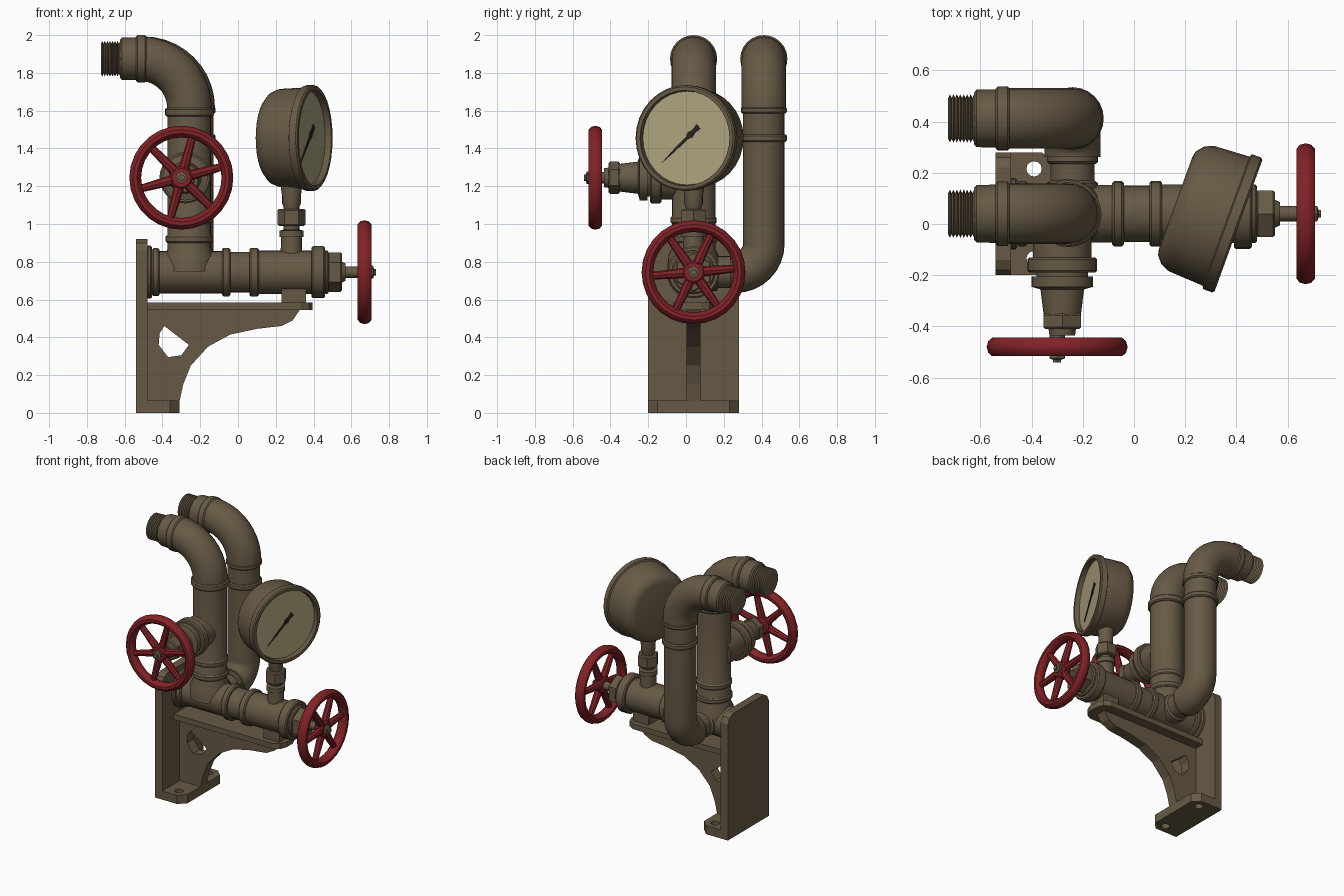
import bpy, bmesh, math
from mathutils import Vector as V

if "Cube" in bpy.data.objects:
    bpy.data.objects.remove(bpy.data.objects["Cube"])


def material(name, rgb):
    m = bpy.data.materials.new(name)
    m.diffuse_color = (*rgb, 1)
    m.use_nodes = True
    m.node_tree.nodes["Principled BSDF"].inputs["Base Color"].default_value = m.diffuse_color
    return m


BRONZE = material("weathered bronze", (0.135, 0.102, 0.060))
RED = material("valve red", (0.225, 0.016, 0.020))
CREAM = material("dial cream", (0.42, 0.37, 0.21))
DARK = material("needle dark", (0.02, 0.018, 0.014))
X, Y, Z = V((1, 0, 0)), V((0, 1, 0)), V((0, 0, 1))


def finish(name, bm, mat, smooth=True):
    bmesh.ops.remove_doubles(bm, verts=bm.verts, dist=1e-5)
    bmesh.ops.recalc_face_normals(bm, faces=bm.faces)
    me = bpy.data.meshes.new(name)
    bm.to_mesh(me)
    bm.free()
    me.materials.append(mat)
    ob = bpy.data.objects.new(name, me)
    bpy.context.collection.objects.link(ob)
    if smooth:
        bpy.ops.object.select_all(action='DESELECT')
        ob.select_set(True)
        bpy.context.view_layer.objects.active = ob
        bpy.ops.object.shade_smooth_by_angle(angle=math.radians(35))
    return ob


def tube(name, rings, normal, mat=BRONZE, seg=24, caps=True):
    """Skin circles given as (centre, direction, radius)."""
    bm = bmesh.new()
    loops = []
    for c, d, r in rings:
        w = d.cross(normal).normalized()
        loops.append([bm.verts.new(c + r * (math.cos(a) * normal + math.sin(a) * w))
                      for a in (2 * math.pi * i / seg for i in range(seg))])
    for p, q in zip(loops, loops[1:]):
        for i in range(seg):
            j = (i + 1) % seg
            bm.faces.new((p[i], p[j], q[j], q[i]))
    if caps:
        bm.faces.new(loops[0])
        bm.faces.new(loops[-1])
    return finish(name, bm, mat)


def lathe(name, origin, axis, profile, mat=BRONZE, seg=24, caps=True):
    """Turn a (distance, radius) profile about an axis."""
    normal = X if abs(axis.z) > 0.9 else Z
    o = V(origin)
    return tube(name, [(o + axis * t, axis, r) for t, r in profile], normal, mat, seg, caps)


def collar(name, origin, axis, a, b, r, seg=24):
    c = 0.008
    return lathe(name, origin, axis, [(a, r - c), (a + c, r), (b - c, r), (b, r - c)], seg=seg)


def prism(name, pts, place, a, b, mat=BRONZE):
    """Extrude an outline; place(u, v, t) gives the position."""
    bm = bmesh.new()
    lo = [bm.verts.new(place(u, v, a)) for u, v in pts]
    hi = [bm.verts.new(place(u, v, b)) for u, v in pts]
    bm.faces.new(lo)
    bm.faces.new(hi)
    for i in range(len(pts)):
        j = (i + 1) % len(pts)
        bm.faces.new((lo[i], lo[j], hi[j], hi[i]))
    return finish(name, bm, mat, False)


def cut(ob, cutter):
    m = ob.modifiers.new("hole", 'BOOLEAN')
    m.operation, m.object, m.solver = 'DIFFERENCE', cutter, 'EXACT'
    bpy.context.view_layer.objects.active = ob
    bpy.ops.object.modifier_apply(modifier=m.name)
    bpy.data.objects.remove(cutter)


def arc(centre, u, v, radius, n=8):
    """Points and tangents of a quarter turn from u towards v."""
    out = []
    for i in range(n + 1):
        a = math.pi / 2 * i / n
        out.append((centre + radius * (math.cos(a) * u + math.sin(a) * v),
                    math.cos(a) * v - math.sin(a) * u))
    return out


def handwheel(name, origin, axis, offset):
    oval = [(0.038 * math.sin(2 * math.pi * i / 10), 0.244 + 0.031 * math.cos(2 * math.pi * i / 10))
            for i in range(11)]
    lathe(name + "_rim", origin, axis, oval, RED, 28, False)
    lathe(name + "_hub", origin, axis, [(-0.035, 0.05), (-0.025, 0.06), (0.02, 0.06), (0.03, 0.05)], RED, 16)
    side = Z.cross(axis)
    for k in range(6):
        a = math.radians(offset + 60 * k)
        d = math.cos(a) * side + math.sin(a) * Z
        o = V(origin)
        tube(f"{name}_spoke_{k + 1}", [(o + d * 0.04, d, 0.028), (o + d * 0.23, d, 0.02)], axis, RED, 8)
    # stem and retaining nut
    lathe(name + "_stem", origin, axis, [(-0.2, 0.03), (0.045, 0.03)], seg=12)
    lathe(name + "_nut", origin, axis, [(0.028, 0.034), (0.045, 0.034), (0.05, 0.018), (0.06, 0.018)], seg=6)


YC = 0.04   # centre line of the bracket and main pipe
ZM = 0.745  # height of the main pipe

# Wall bracket: back plate with cut upper corners
h, c = 0.24, 0.06
prism("back_plate", [(-h, 0), (h, 0), (h, 0.92 - c), (h - 0.02, 0.92 - 0.02), (h - c, 0.92),
                     (c - h, 0.92), (0.02 - h, 0.90), (-h, 0.92 - c)],
      lambda u, v, t: V((t, YC + u, v)), -0.54, -0.48)
# Foot with bolt holes
foot = prism("foot", [(-0.5, -h), (-0.36, -h), (-0.31, -h + 0.05), (-0.31, h - 0.05), (-0.36, h), (-0.5, h)],
             lambda u, v, t: V((u, YC + v, t)), 0, 0.065)
for s in (-1, 1):
    cut(foot, lathe("bolt_cutter", (-0.39, YC + s * 0.175, -0.1), Z, [(0, 0.03), (0.3, 0.03)], seg=12))
# Curved web with a window
web = prism("web", [(-0.49, 0.55), (0.33, 0.55), (0.29, 0.49), (0.23, 0.46), (0.1, 0.445), (-0.04, 0.415),
                    (-0.16, 0.35), (-0.25, 0.25), (-0.29, 0.15), (-0.31, 0.06), (-0.49, 0.06)],
            lambda u, v, t: V((u, YC + t, v)), -0.038, 0.038)
cut(web, prism("window_cutter", [(-0.39, 0.46), (-0.26, 0.36), (-0.3, 0.305), (-0.37, 0.295),
                                 (-0.42, 0.36), (-0.415, 0.42)],
               lambda u, v, t: V((u, YC + t, v)), -0.2, 0.2))
# Shelf with rounded end, and pipe rest
prism("shelf", [(-0.49, -0.11), (0.33, -0.11), (0.375, -0.085), (0.395, -0.04), (0.395, 0.04),
                (0.375, 0.085), (0.33, 0.11), (-0.49, 0.11)],
      lambda u, v, t: V((u, YC + v, t)), 0.545, 0.585)
prism("pipe_rest", [(0.23, -0.07), (0.36, -0.07), (0.36, 0.07), (0.23, 0.07)],
      lambda u, v, t: V((u, YC + v, t)), 0.58, 0.70)

# Main pipe
main = (0, YC, ZM)
lathe("main_pipe", main, X, [(-0.48, 0.113), (-0.05, 0.113), (-0.05, 0.108), (0.07, 0.108), (0.07, 0.115), (0.42, 0.115)])
for i, (a, b, r) in enumerate([(-0.485, -0.455, 0.14), (-0.455, -0.415, 0.127), (-0.085, -0.04, 0.128),
                               (0.06, 0.11, 0.128), (0.39, 0.46, 0.138)]):
    collar(f"main_collar_{i + 1}", main, X, a, b, r)
collar("side_bonnet", main, X, 0.455, 0.48, 0.115)
collar("side_gland_nut", main, X, 0.475, 0.55, 0.105, 6)
lathe("side_gland", main, X, [(0.54, 0.06), (0.57, 0.045)], seg=12)
handwheel("side_wheel", (0.67, YC, ZM), X, 5)

# Front riser with flared tee and branch
XF, XB, YB, ZV = -0.257, -0.24, 0.412, 1.245
lathe("front_riser", (XF, YC, 0), Z, [(ZM, 0.14), (0.83, 0.135), (0.87, 0.115), (1.63, 0.115)])
for i, (a, b, r) in enumerate([(0.9, 0.94, 0.126), (1.0, 1.04, 0.122), (1.57, 1.615, 0.13)]):
    collar(f"front_riser_collar_{i + 1}", (XF, YC, 0), Z, a, b, r)
valve = (-0.28, 0, ZV)
lathe("valve_branch", valve, -Y, [(-YC, 0.115), (0.14, 0.115)])
collar("valve_collar", valve, -Y, 0.13, 0.19, 0.136)
lathe("valve_bonnet", valve, -Y, [(0.18, 0.1), (0.205, 0.1), (0.205, 0.12), (0.245, 0.12), (0.255, 0.085), (0.36, 0.072)])
collar("valve_gland_nut", valve, -Y, 0.35, 0.41, 0.085, 6)
lathe("valve_gland", valve, -Y, [(0.4, 0.055), (0.435, 0.05)], seg=12)
handwheel("front_wheel", (-0.3, -0.48, ZV), -Y, 15)

# Back riser, branching off behind the main pipe
lathe("back_branch", (XB, 0, ZM), Y, [(YC, 0.1), (0.16, 0.1), (0.17, 0.085), (0.27, 0.085)])
collar("back_branch_collar", (XB, 0, ZM), Y, 0.235, 0.28, 0.1)
bend = arc(V((XB, YB - 0.15, ZM + 0.15)), -Z, Y, 0.15)
tube("back_riser", [(p, d, 0.11) for p, d in bend] + [(V((XB, YB, 1.63)), Z, 0.11)], X)
for i, (a, b) in enumerate([(1.435, 1.475), (1.585, 1.62)]):
    collar(f"back_riser_collar_{i + 1}", (XB, YB, 0), Z, a, b, 0.122)

# Outlet elbows with threaded ends
for name, x, y in (("front", XF, YC), ("back", XB, YB)):
    R = 0.26
    bend = arc(V((x - R, y, 1.875 - R)), X, Z, R, 10)
    tube(name + "_elbow", [(V((x, y, 1.6)), Z, 0.118)] + [(p, d, 0.118) for p, d in bend], Y)
    o = (0, y, 1.875)
    collar(name + "_elbow_collar", o, X, -0.54, -0.485, 0.125)
    lathe(name + "_nipple", o, X, [(-0.625, 0.1), (-0.615, 0.112), (-0.53, 0.114)], seg=12)
    thread = []
    for i in range(8):
        t = -0.725 + i * 0.0135
        thread += [(t, 0.08), (t + 0.0065, 0.094)]
    lathe(name + "_thread", o, X, thread + [(-0.615, 0.08)])

# Gauge stem
stem = (0.283, YC, 0)
lathe("gauge_stem", stem, Z, [(0.83, 0.058), (0.93, 0.055), (0.93, 0.064), (0.965, 0.064), (0.97, 0.042),
                              (1.09, 0.042), (1.11, 0.05), (1.15, 0.05), (1.22, 0.06)], seg=16)
collar("gauge_nut", stem, Z, 0.99, 1.08, 0.074, 6)
# Gauge body, turned slightly to the front
a = math.radians(-20)
ax, side = V((math.cos(a), math.sin(a), 0)), V((-math.sin(a), math.cos(a), 0))
g = V((0.28, YC, 1.455))
lathe("gauge_body", g, ax, [(-0.125, 0.19), (-0.12, 0.215), (-0.095, 0.245), (-0.06, 0.26), (0.085, 0.268),
                            (0.09, 0.28), (0.128, 0.28), (0.136, 0.272), (0.136, 0.252), (0.1, 0.248)], seg=32)
lathe("dial", g, ax, [(0.098, 0.248), (0.103, 0.248)], CREAM, 32)
# Needle with a broad tail
d, n = V((0.73, 0.68)), V((-0.68, 0.73))
shape = [(-0.19, 0), (-0.09, 0.006), (0.0, 0.007), (0.025, 0.018), (0.055, 0.010), (0.09, 0.016),
         (0.09, -0.016), (0.055, -0.010), (0.025, -0.018), (0.0, -0.007), (-0.09, -0.006)]
prism("needle", [tuple(d * s + n * w) for s, w in shape],
      lambda u, v, t: g + side * u + Z * v + ax * t, 0.102, 0.109, DARK)
